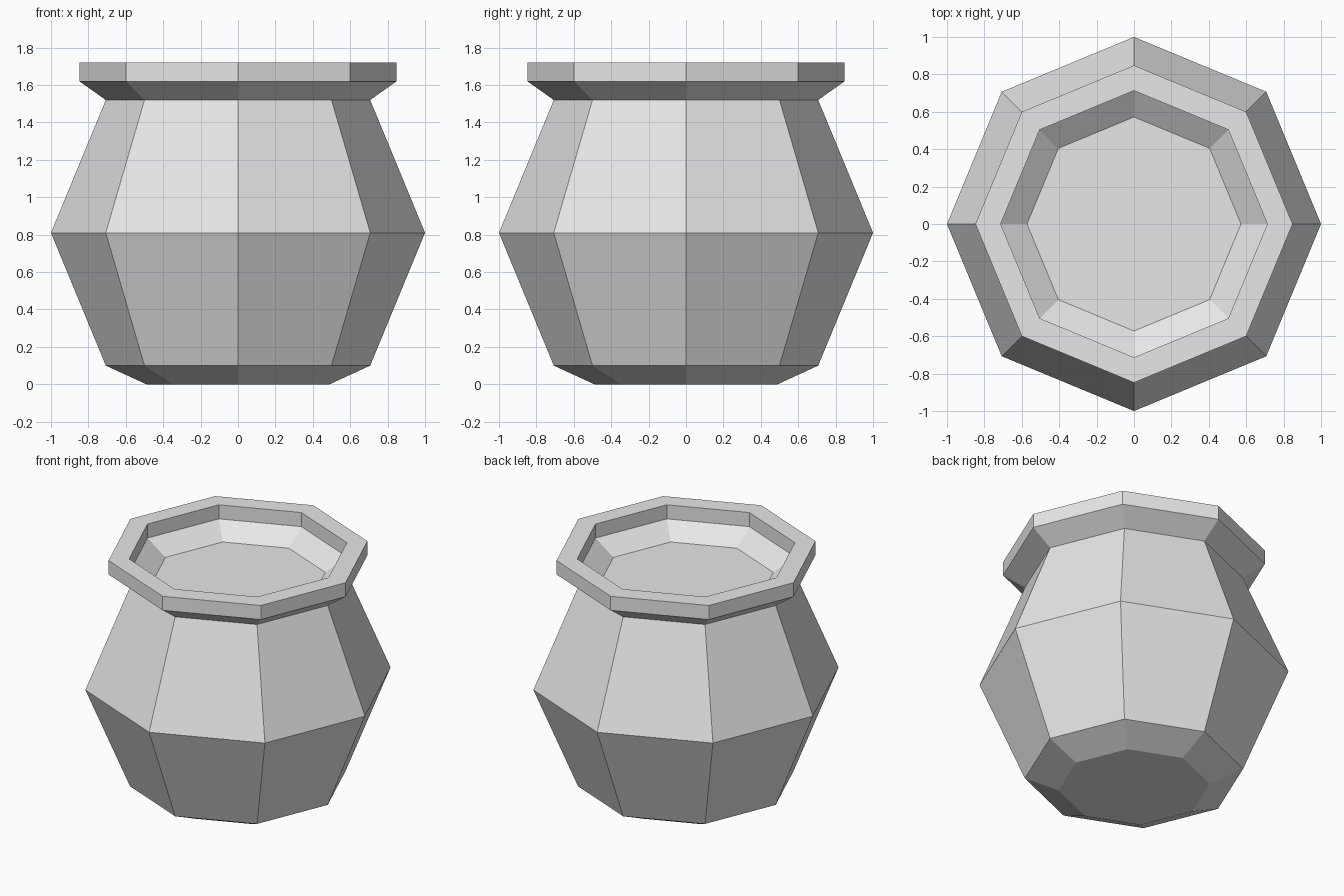
import bpy, bmesh, math

if "Cube" in bpy.data.objects:
    bpy.data.objects.remove(bpy.data.objects["Cube"])

SIDES = 8

grey = bpy.data.materials.new("light grey")
grey.diffuse_color = (0.8, 0.8, 0.8, 1.0)
grey.use_nodes = True
grey.node_tree.nodes["Principled BSDF"].inputs["Base Color"].default_value = grey.diffuse_color


def lathe(name, profile):
    """Flat-faced solid of revolution; first and last rings are capped."""
    bm = bmesh.new()
    rings = []
    for r, z in profile:
        rings.append([bm.verts.new((r * math.cos(math.tau * i / SIDES),
                                    r * math.sin(math.tau * i / SIDES), z))
                      for i in range(SIDES)])
    for low, high in zip(rings, rings[1:]):
        for i in range(SIDES):
            j = (i + 1) % SIDES
            bm.faces.new((low[i], low[j], high[j], high[i]))
    bm.faces.new(rings[0][::-1])
    bm.faces.new(rings[-1])
    mesh = bpy.data.meshes.new(name)
    bm.to_mesh(mesh)
    bm.free()
    mesh.materials.append(grey)
    obj = bpy.data.objects.new(name, mesh)
    bpy.context.collection.objects.link(obj)
    return obj


# Pot: foot, belly, neck, flared rim, then the inner lip down to the floor
lathe("pot", [
    (0.49, 0.0), (0.707, 0.10), (1.0, 0.81), (0.707, 1.52),
    (0.848, 1.62), (0.848, 1.72),
    (0.713, 1.72), (0.713, 1.62), (0.572, 1.52),
])
